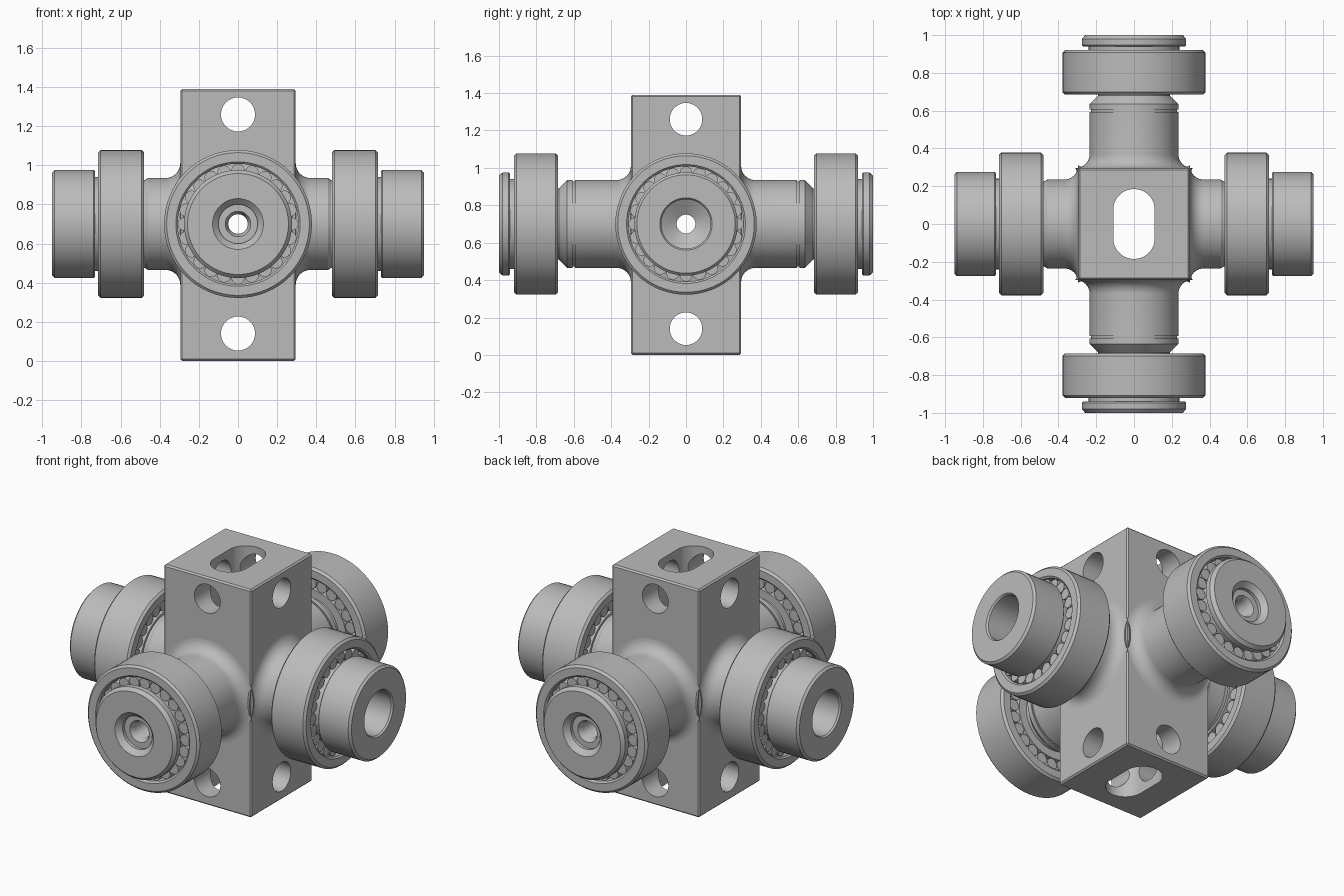
import bpy, bmesh, math
from mathutils import Matrix, Vector

if "Cube" in bpy.data.objects:
    bpy.data.objects.remove(bpy.data.objects["Cube"])

CENTRE = Vector((0, 0, 0.70))
SIDES = 64

steel = bpy.data.materials.new("steel_grey")
steel.use_nodes = True
steel.diffuse_color = (0.5, 0.5, 0.5, 1)
steel.node_tree.nodes["Principled BSDF"].inputs["Base Color"].default_value = (0.5, 0.5, 0.5, 1)


def finish(name, bm, matrix=Matrix()):
    bmesh.ops.recalc_face_normals(bm, faces=bm.faces)
    mesh = bpy.data.meshes.new(name)
    bm.to_mesh(mesh)
    bm.free()
    mesh.materials.append(steel)
    obj = bpy.data.objects.new(name, mesh)
    obj.matrix_world = matrix
    bpy.context.collection.objects.link(obj)
    return obj


def smooth(obj):
    bpy.ops.object.select_all(action='DESELECT')
    obj.select_set(True)
    bpy.context.view_layer.objects.active = obj
    bpy.ops.object.shade_smooth_by_angle(angle=math.radians(28))


def lathe(name, profile, matrix):
    """Spin a closed (axial, radius) outline around the local x axis."""
    bm = bmesh.new()
    verts = [bm.verts.new((a, 0, r)) for a, r in profile]
    edges = [bm.edges.new((v, verts[i - 1])) for i, v in enumerate(verts)]
    bmesh.ops.spin(bm, geom=verts + edges, cent=(0, 0, 0), axis=(1, 0, 0),
                   angle=math.tau, steps=SIDES, use_merge=True)
    bmesh.ops.remove_doubles(bm, verts=bm.verts, dist=1e-5)
    obj = finish(name, bm, matrix)
    smooth(obj)


def prism(outline, axis, length, centre):
    """Cutter: extrude a flat outline along an axis, centred on a point."""
    bm = bmesh.new()
    face = bm.faces.new([bm.verts.new((x, y, -length / 2)) for x, y in outline])
    ext = bmesh.ops.extrude_face_region(bm, geom=[face])
    bmesh.ops.translate(bm, vec=(0, 0, length),
                        verts=[g for g in ext['geom'] if isinstance(g, bmesh.types.BMVert)])
    turn = Vector((0, 0, 1)).rotation_difference(Vector(axis)).to_matrix().to_4x4()
    obj = finish("cutter", bm, Matrix.Translation(centre) @ turn)
    obj.hide_render = True
    return obj


def stadium(radius, straight, n=48):
    pts = []
    for i in range(n):
        t = math.tau * (i + 0.5) / n
        shift = math.copysign(straight, math.sin(t))
        pts.append((radius * math.cos(t), radius * math.sin(t) + shift))
    return pts


# Central block with a vertical slot and cross-drilled holes
bm = bmesh.new()
bmesh.ops.create_cube(bm, size=1)
bmesh.ops.scale(bm, vec=(0.59, 0.59, 1.39), verts=bm.verts)
bmesh.ops.translate(bm, vec=(0, 0, 0.695), verts=bm.verts)
bmesh.ops.bevel(bm, geom=bm.edges[:], offset=0.009, segments=1, affect='EDGES')
block = finish("centre_block", bm)

cutters = [prism(stadium(0.11, 0.075), (0, 0, 1), 2, CENTRE)]
for axis in ((1, 0, 0), (0, 1, 0)):
    for z, radius in ((0.14, 0.087), (0.70, 0.08), (1.26, 0.087)):
        cutters.append(prism(stadium(radius, 0), axis, 1, (0, 0, z)))
for cutter in cutters:
    mod = block.modifiers.new("cut", 'BOOLEAN')
    mod.operation = 'DIFFERENCE'
    mod.solver = 'EXACT'
    mod.object = cutter
    with bpy.context.temp_override(object=block, active_object=block):
        bpy.ops.object.modifier_apply(modifier=mod.name)
    bpy.data.objects.remove(cutter)
smooth(block)

# Flared root shared by all arms
root = [(0.20, 0.05), (0.20, 0.27)]
for i in range(9):
    t = math.pi / 2 * i / 8
    root.append((0.37 - 0.075 * math.cos(t), 0.31 - 0.075 * math.sin(t)))

# Side arms with long deep-bored caps
long_arm = root + [
    (0.46, 0.235), (0.475, 0.225), (0.49, 0.225), (0.49, 0.24), (0.73, 0.24),
    (0.73, 0.268), (0.738, 0.276), (0.937, 0.276), (0.95, 0.263),
    (0.95, 0.14), (0.94, 0.132), (0.62, 0.132), (0.57, 0.05)]

# Front and back arms with a groove, tapered shoulder and thin caps
short_arm = root + [
    (0.594, 0.235), (0.594, 0.228), (0.606, 0.228), (0.606, 0.235), (0.635, 0.235),
    (0.68, 0.19), (0.70, 0.19), (0.70, 0.24), (0.94, 0.24), (0.94, 0.268),
    (0.948, 0.276), (0.98, 0.276), (1.0, 0.258), (1.0, 0.13),
    (0.97, 0.10), (0.95, 0.10), (0.95, 0.065), (0.92, 0.05)]


def bearing(name, start, end, matrix):
    """Outer race plus a full ring of rollers."""
    c = 0.013
    lathe(name + "_race", [
        (start, 0.318), (start, 0.378 - c), (start + c, 0.378), (end - c, 0.378),
        (end, 0.378 - c), (end, 0.318), (end - 0.01, 0.308), (start + 0.01, 0.308)], matrix)
    bm = bmesh.new()
    count = 24
    for i in range(count):
        place = (Matrix.Rotation(math.tau * i / count, 4, 'X')
                 @ Matrix.Translation(((start + end) / 2, 0, 0.274))
                 @ Matrix.Rotation(math.pi / 2, 4, 'Y'))
        bmesh.ops.create_cone(bm, cap_ends=True, segments=16, radius1=0.034, radius2=0.034,
                              depth=end - start - 0.04, matrix=place)
    smooth(finish(name + "_rollers", bm, matrix))


for side, angle in (("left", 0), ("back", 90), ("right", 180), ("front", 270)):
    place = Matrix.Translation(CENTRE) @ Matrix.Rotation(math.radians(angle), 4, 'Z')
    if side in ("left", "right"):
        lathe(side + "_arm", long_arm, place)
        bearing(side + "_bearing", 0.48, 0.715, place)
    else:
        lathe(side + "_arm", short_arm, place)
        bearing(side + "_bearing", 0.685, 0.92, place)
